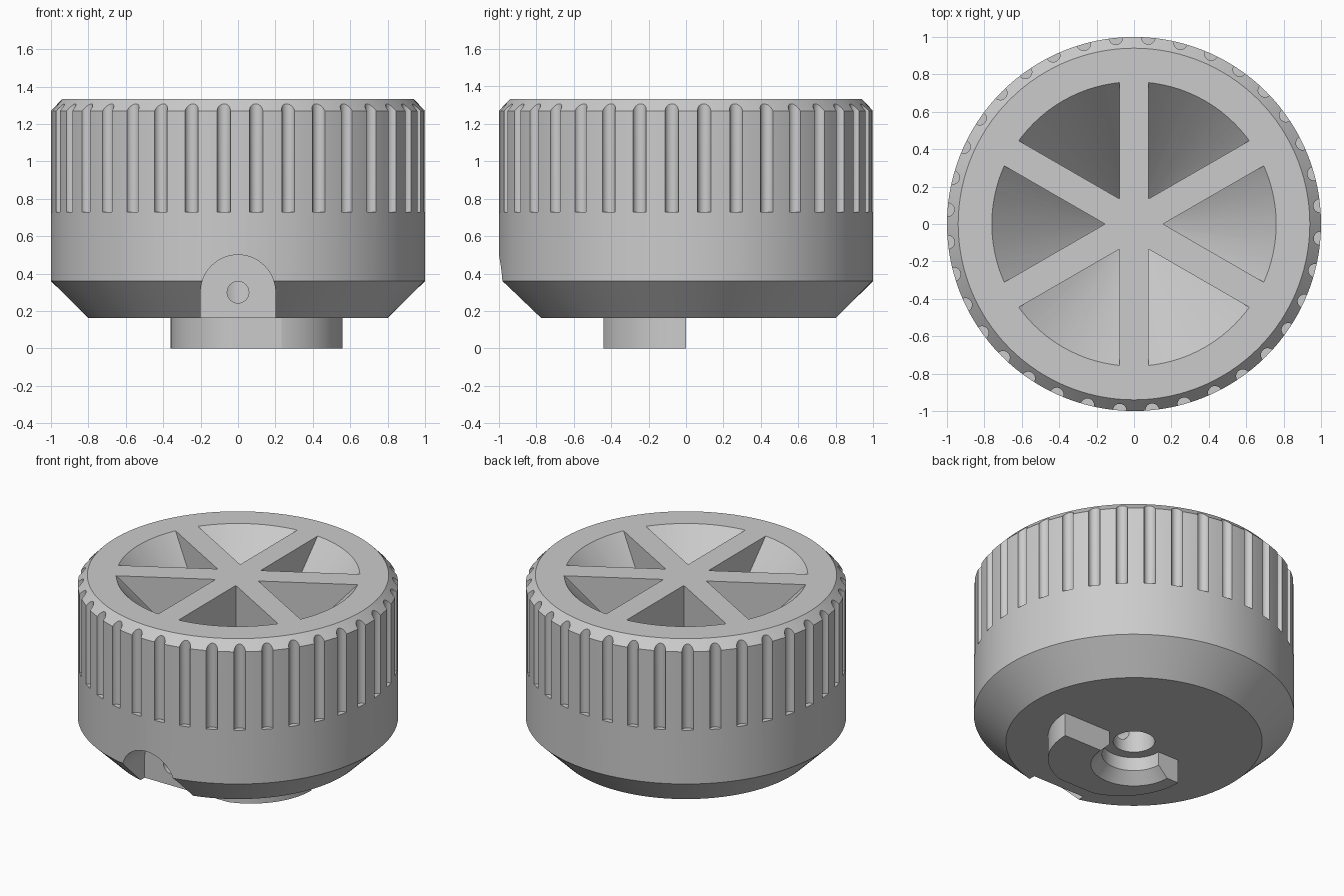
import bpy, bmesh
from math import radians, cos, sin, pi
from mathutils import Matrix, Vector

cube = bpy.data.objects.get("Cube")
if cube:
    bpy.data.objects.remove(cube, do_unlink=True)

grey = bpy.data.materials.new("light_grey_plastic")
grey.use_nodes = True
COLOUR = (0.6, 0.6, 0.6, 1)
grey.diffuse_color = COLOUR
grey.node_tree.nodes["Principled BSDF"].inputs["Base Color"].default_value = COLOUR


def make(name, bm):
    bmesh.ops.recalc_face_normals(bm, faces=bm.faces)
    mesh = bpy.data.meshes.new(name)
    bm.to_mesh(mesh)
    bm.free()
    obj = bpy.data.objects.new(name, mesh)
    mesh.materials.append(grey)
    bpy.context.collection.objects.link(obj)
    return obj


def add_cone(bm, r0, r1, z0, z1, segs=96, x=0, y=0, matrix=Matrix()):
    """Frustum (or cylinder) standing between two heights."""
    place = matrix @ Matrix.Translation((x, y, (z0 + z1) / 2))
    bmesh.ops.create_cone(bm, cap_ends=True, segments=segs, radius1=r0, radius2=r1,
                          depth=z1 - z0, matrix=place)


def cone(name, *args, **kw):
    bm = bmesh.new()
    add_cone(bm, *args, **kw)
    return make(name, bm)


def box(name, low, high, turn=0):
    low, high = Vector(low), Vector(high)
    bm = bmesh.new()
    bmesh.ops.create_cube(bm, size=1, matrix=Matrix.Rotation(turn, 4, 'Z')
                          @ Matrix.Translation((low + high) / 2)
                          @ Matrix.Diagonal((*(high - low), 1)))
    return make(name, bm)


def lathe(name, profile, segs):
    """Closed solid turned from (radius, height) points that begin and end on the axis."""
    bm = bmesh.new()
    verts = [bm.verts.new((r, 0, z)) for r, z in profile]
    edges = [bm.edges.new(pair) for pair in zip(verts, verts[1:])]
    bmesh.ops.spin(bm, geom=verts + edges, axis=(0, 0, 1), cent=(0, 0, 0),
                   angle=2 * pi, steps=segs)
    bmesh.ops.remove_doubles(bm, verts=bm.verts, dist=0.0001)
    return make(name, bm)


def prism(name, outline, direction):
    """Solid swept from a flat outline along a direction."""
    bm = bmesh.new()
    face = bm.faces.new([bm.verts.new(p) for p in outline])
    swept = bmesh.ops.extrude_face_region(bm, geom=[face])["geom"]
    bmesh.ops.translate(bm, vec=direction,
                        verts=[v for v in swept if isinstance(v, bmesh.types.BMVert)])
    return make(name, bm)


def cut(target, tool):
    mod = target.modifiers.new("cut", 'BOOLEAN')
    mod.operation, mod.solver, mod.object = 'DIFFERENCE', 'EXACT', tool
    bpy.ops.object.select_all(action='DESELECT')
    bpy.context.view_layer.objects.active = target
    target.select_set(True)
    bpy.ops.object.modifier_apply(modifier=mod.name)
    bpy.data.objects.remove(tool, do_unlink=True)


def smooth(obj):
    bpy.ops.object.select_all(action='DESELECT')
    bpy.context.view_layer.objects.active = obj
    obj.select_set(True)
    bpy.ops.object.shade_smooth_by_angle(angle=radians(15))


BASE, TOP = 0.163, 1.333

# Knob body: chamfered drum
body = lathe("knob_body", [(0, BASE), (0.8, BASE), (1, 0.36), (1, 1.27),
                           (0.94, TOP), (0, TOP)], 120)

# Grip flutes around the rim
bm = bmesh.new()
for i in range(36):
    a = radians(5.6 + 10 * i)
    add_cone(bm, 0.036, 0.036, 0.73, 1.5, 28, cos(a), sin(a))
cut(body, make("flute_cutter", bm))

# Six conical pockets separated by three crossing spokes
pockets = cone("pocket_cutter", 0, 0.855, 0.53, 1.433)
for i in range(3):
    cut(pockets, box("spoke", (-1, -0.0775, 0.3), (1, 0.0775, 1.6), radians(30 + 60 * i)))
cut(body, pockets)

# Arched flat on the front
arch = [(0.2 * cos(pi * i / 32), -0.73, 0.3 + 0.2 * sin(pi * i / 32)) for i in range(33)]
arch += [(-0.2, -0.73, 0), (0.2, -0.73, 0)]
cut(body, prism("arch_cutter", arch, (0, -0.5, 0)))

# Shaft bore and the set screw hole that meets it
cut(body, cone("bore_cutter", 0.13, 0.13, 0, 0.48, 48))
cut(body, cone("screw_hole_cutter", 0.058, 0.058, 0.0, 0.9, 32,
               matrix=Matrix.Translation((0, 0, 0.3)) @ Matrix.Rotation(pi / 2, 4, 'X')))
smooth(body)

# Half-round locating tab underneath, flattened at the front, with a countersunk hole
tab = cone("base_tab", 0.46, 0.46, 0, BASE, 96, x=0.1)
cut(tab, box("back_cutter", (-1, 0, -1), (1, 1, 1)))
cut(tab, box("front_cutter", (-1, -1, -1), (1, -0.44, 1)))
cut(tab, cone("hole_cutter", 0.2, 0.2, -0.5, 0.5, 64))
cut(tab, cone("countersink_cutter", 0.34, 0.2, -0.07, 0.07, 64))
smooth(tab)
